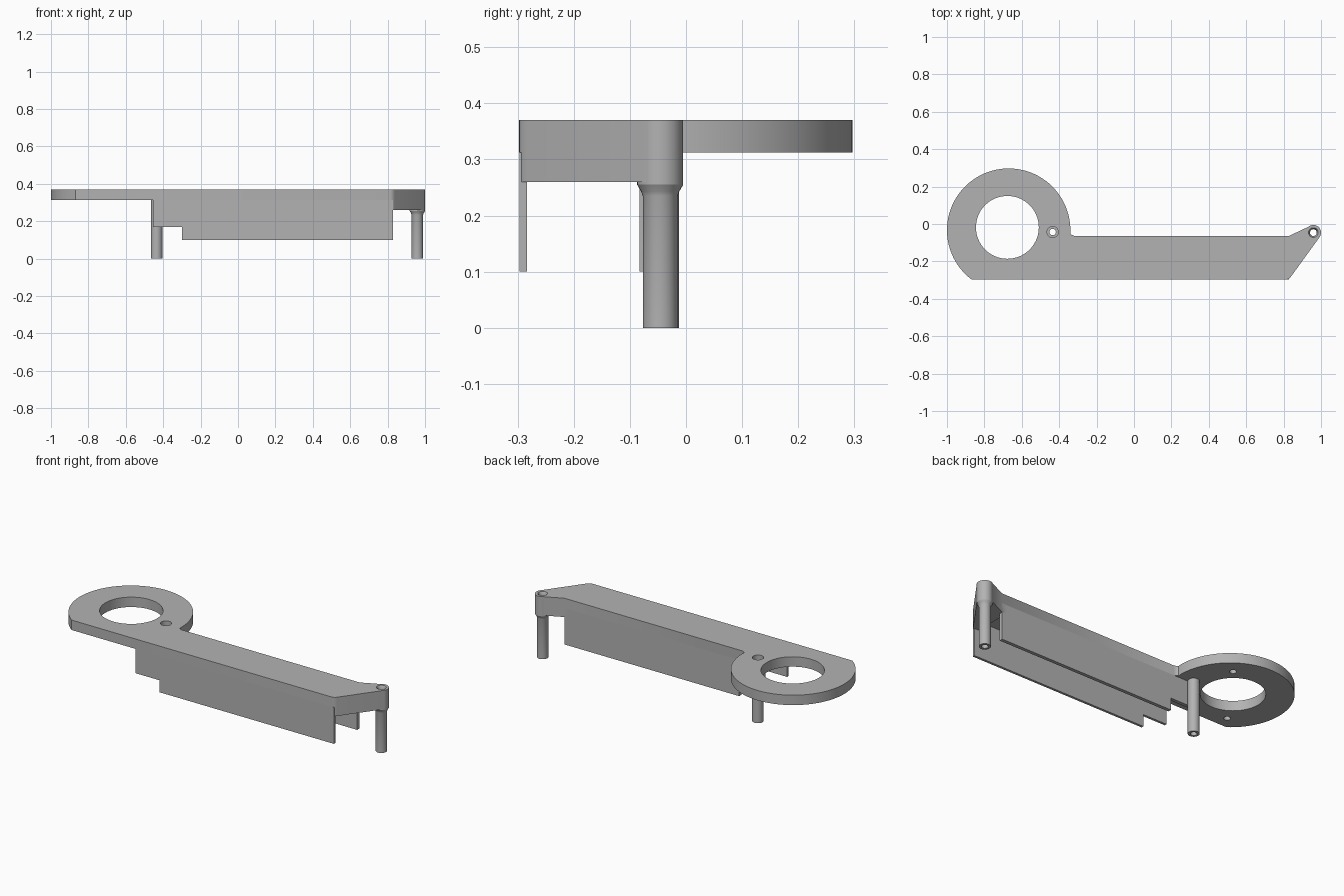
import bpy, bmesh
from math import sin, cos, pi, radians

cube = bpy.data.objects.get("Cube")
if cube:
    bpy.data.objects.remove(cube, do_unlink=True)

grey = bpy.data.materials.new("plain grey")
grey.use_nodes = True
grey.diffuse_color = (0.45, 0.45, 0.45, 1)
grey.node_tree.nodes["Principled BSDF"].inputs["Base Color"].default_value = grey.diffuse_color

TOP, UNDER, WEDGE, SKIRT, STEP = 0.37, 0.312, 0.26, 0.1, 0.17
FRONT, BACK = -0.297, -0.063
RING = (-0.67, -0.033)
EYE = (-0.677, -0.018)
BOSS = (0.959, -0.046)
PEG = (-0.435, -0.043)


def finish(name, bm):
    bmesh.ops.recalc_face_normals(bm, faces=bm.faces)
    me = bpy.data.meshes.new(name)
    bm.to_mesh(me)
    bm.free()
    me.materials.append(grey)
    ob = bpy.data.objects.new(name, me)
    bpy.context.collection.objects.link(ob)
    return ob


def prism(name, outline, start, depth):
    """Extrude a closed outline of 3D points along a vector."""
    bm = bmesh.new()
    face = bm.faces.new([bm.verts.new(start(a, b)) for a, b in outline])
    new = bmesh.ops.extrude_face_region(bm, geom=[face])["geom"]
    bmesh.ops.translate(bm, vec=depth, verts=[v for v in new if isinstance(v, bmesh.types.BMVert)])
    return finish(name, bm)


def slab(name, outline, z0, z1):
    return prism(name, outline, lambda x, y: (x, y, z0), (0, 0, z1 - z0))


def wall(name, outline, y0, y1):
    return prism(name, outline, lambda x, z: (x, y0, z), (0, y1 - y0, 0))


def arc(centre, r, a0, a1, n):
    return [(centre[0] + r * cos(radians(a0 + (a1 - a0) * i / n)),
             centre[1] + r * sin(radians(a0 + (a1 - a0) * i / n))) for i in range(n + 1)]


def drill(ob, centre, r, z0, z1, n=32):
    cutter = slab("cutter", arc(centre, r, 0, 360, n)[:-1], z0, z1)
    mod = ob.modifiers.new("hole", "BOOLEAN")
    mod.operation, mod.solver, mod.object = "DIFFERENCE", "EXACT", cutter
    bpy.context.view_layer.objects.active = ob
    bpy.ops.object.modifier_apply(modifier=mod.name)
    bpy.data.objects.remove(cutter, do_unlink=True)


def tube(name, centre, profile, n=32):
    """Lathe a closed (radius, height) profile around a vertical axis."""
    bm = bmesh.new()
    rings = [[bm.verts.new((centre[0] + r * cos(2 * pi * i / n),
                            centre[1] + r * sin(2 * pi * i / n), z)) for i in range(n)]
             for r, z in profile]
    for k, low in enumerate(rings):
        high = rings[(k + 1) % len(rings)]
        for i in range(n):
            j = (i + 1) % n
            bm.faces.new((low[i], low[j], high[j], high[i]))
    return finish(name, bm)


def smooth(ob):
    bpy.ops.object.select_all(action="DESELECT")
    ob.select_set(True)
    bpy.context.view_layer.objects.active = ob
    bpy.ops.object.shade_smooth_by_angle(angle=radians(30))


# Top plate: ring, long arm and tapered end in one outline
taper = [(0.83, BACK), (0.943, -0.01), (0.994, -0.068), (0.838, -0.283), (0.828, -0.293), (0.815, FRONT)]
plate = slab("top_plate", arc(RING, 0.33, 233.2, -3, 72) + [(-0.333, -0.058), (-0.32, BACK)] + taper,
             UNDER, TOP)
drill(plate, EYE, 0.168, 0, 1, 64)
drill(plate, PEG, 0.03, 0, 1)
drill(plate, BOSS, 0.0405, 0, 1)
# Blind sockets under the ring
for side in (1, -1):
    spot = (RING[0] + side * 0.142, RING[1] + side * 0.193)
    drill(plate, spot, 0.018, 0.2, 0.345, 24)

# Thicker block under the tapered end
block = slab("end_block", [(0.8, FRONT), (0.8, BACK)] + taper, WEDGE, UNDER)
drill(block, BOSS, 0.0405, 0, 1)

# Stepped skirts hanging along both sides of the arm
skirt = [(-0.455, STEP), (-0.3, STEP), (-0.3, SKIRT), (0.828, SKIRT), (0.828, UNDER), (-0.455, UNDER)]
front_skirt = wall("front_skirt", skirt, FRONT, FRONT + 0.014)
back_skirt = wall("back_skirt", skirt, BACK - 0.02, BACK)
drill(back_skirt, PEG, 0.029, 0, 1)

# Hollow legs: a stepped boss at the end and a straight peg by the ring
boss = tube("end_leg", BOSS, [(0.018, 0), (0.031, 0), (0.031, 0.235), (0.034, 0.243), (0.041, 0.255),
                              (0.041, TOP), (0.026, TOP), (0.018, 0.355)])
peg = tube("ring_leg", PEG, [(0.017, 0), (0.0305, 0), (0.0305, 0.325), (0.017, 0.325)])

for part in (plate, block, back_skirt, boss, peg):
    smooth(part)
